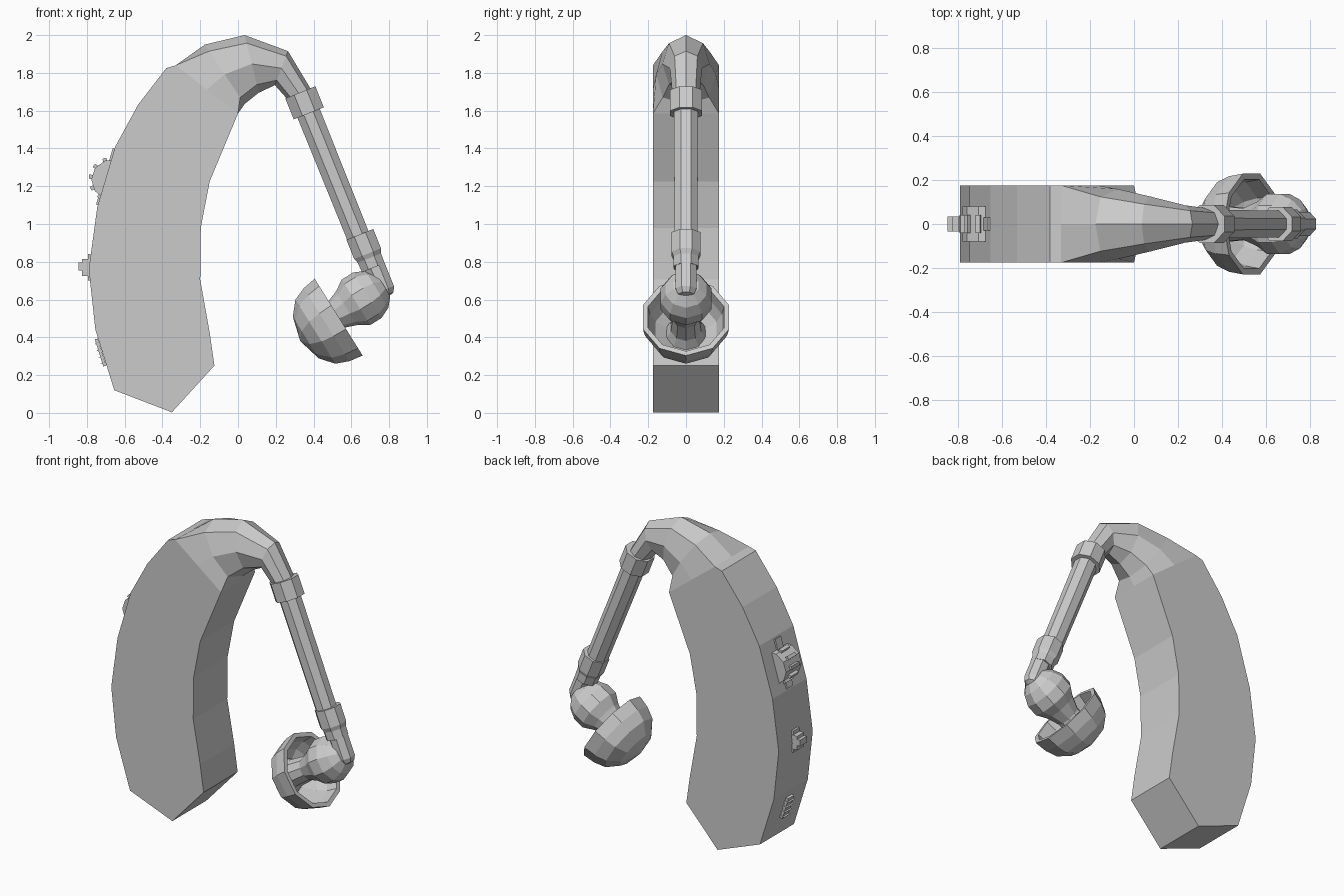
import bpy, bmesh, math
from mathutils import Vector

if "Cube" in bpy.data.objects:
    bpy.data.objects.remove(bpy.data.objects["Cube"])


def make(name, rings):
    """Skin a list of closed rings of points, capping both ends."""
    bm = bmesh.new()
    loops = [[bm.verts.new(p) for p in ring] for ring in rings]
    n = len(loops[0])
    for a, b in zip(loops, loops[1:]):
        for i in range(n):
            j = (i + 1) % n
            bm.faces.new((a[i], a[j], b[j], b[i]))
    bm.faces.new(loops[0])
    bm.faces.new(loops[-1])
    bmesh.ops.remove_doubles(bm, verts=bm.verts, dist=0.0004)
    bmesh.ops.recalc_face_normals(bm, faces=bm.faces)
    me = bpy.data.meshes.new(name)
    bm.to_mesh(me)
    bm.free()
    ob = bpy.data.objects.new(name, me)
    bpy.context.collection.objects.link(ob)
    return ob


def prism(name, pts, half):
    """Extrude an x-z outline across y."""
    return make(name, [[(x, y, z) for x, z in pts] for y in (-half, half)])


def lathe(name, origin, axis, profile, sides=8, phase=0.5):
    """Revolve (distance, radius) pairs around an axis lying in the x-z plane."""
    o = Vector((origin[0], 0, origin[1]))
    d = Vector((axis[0], 0, axis[1])).normalized()
    u, v = Vector((-d.z, 0, d.x)), Vector((0, 1, 0))
    rings = []
    for t, r in profile:
        r = max(r, 0.0001)
        angs = [2 * math.pi * (i + phase) / sides for i in range(sides)]
        rings.append([o + d * t + (u * math.cos(a) + v * math.sin(a)) * r for a in angs])
    return make(name, rings)


def block(name, centre, direction, length, depth, half):
    """Box lying along a direction in the x-z plane."""
    c, d = Vector(centre), Vector(direction).normalized()
    n = Vector((-d.y, d.x))
    pts = [c + d * length * a + n * depth * b for a, b in ((-.5, -.5), (.5, -.5), (.5, .5), (-.5, .5))]
    return prism(name, pts, half)


# Curved main case
prism("case", [(-.35, .003), (-.655, .12), (-.755, .44), (-.79, .76), (-.745, 1.09),
               (-.65, 1.41), (-.53, 1.63), (-.38, 1.825), (-.33, 1.84), (0, 1.585),
               (-.15, 1.225), (-.197, .98), (-.2, .705), (-.15, .425), (-.125, .25)], .175)

# Ear hook: rectangular at the case, rounding to an octagon (outer, inner, half width, corner factor)
sections = [((-.33, 1.84), (0, 1.585), .175, 1.0),
            ((-.175, 1.95), (.035, 1.635), .158, .78),
            ((.035, 2.0), (.11, 1.695), .125, .72),
            ((.265, 1.915), (.195, 1.735), .085, .71),
            ((.40, 1.69), (.28, 1.64), .07, .71)]
rings = []
for outer, inner, w, k in sections:
    o, i = Vector(outer), Vector(inner)
    c, h = (o + i) / 2, (o - i) / 2
    ring = []
    for a, b in ((1, 0), (k, k), (0, 1), (-k, k), (-1, 0), (-k, -k), (0, -1), (k, -k)):
        p = c + h * a
        ring.append((p.x, w * b, p.y))
    rings.append(ring)
make("ear_hook", rings)

# Tube with its two collars and rounded elbow
AXIS = (.374, -.928)
lathe("upper_collar", (.33, 1.697), AXIS, [(0, .093), (.12, .093)])
lathe("tube", (.36, 1.62), AXIS, [(0, .069), (.74, .066)])
lathe("lower_collar", (.645, .945), AXIS, [(0, .083), (.11, .083), (.135, .072), (.19, .07)])
lathe("elbow", (.69, .86), AXIS, [(0, .06), (.225, .06), (.255, .045), (.27, 0)])

# Speaker bulb with its stem reaching into the dome
CAP_AXIS = (.85, .53)
lathe("speaker_bulb", (.523, .522), CAP_AXIS,
      [(-.19, .115), (-.13, .085), (-.02, .075), (.06, .105), (.12, .142), (.19, .142),
       (.25, .115), (.29, .07), (.305, 0)], 10, 0)

# Hollow ear dome
lathe("ear_dome", (.533, .507), CAP_AXIS,
      [(-.24, 0), (-.205, .13), (-.145, .2), (-.075, .228), (0, .24),
       (0, .212), (-.07, .2), (-.13, .17), (-.18, .1), (-.2, 0)], 10, 0)

# Volume wheel in a slot on the back
wheel = Vector((-.672, 1.235))
prism("volume_wheel", [wheel + Vector((math.cos(a), math.sin(a))) * .105
                       for a in [2 * math.pi * i / 10 for i in range(10)]], .08)
for i in range(5):
    a = math.radians(108 + 32 * i)
    d = Vector((math.cos(a), math.sin(a)))
    block("wheel_grip", wheel + d * .103, d, .03, .022, .04)
block("wheel_slot", (-.70, 1.25), (.095, .32), .31, .015, .03)

# Push button
block("button_plate", (-.788, .77), (0, 1), .14, .014, .03)
block("button_base", (-.80, .77), (0, 1), .09, .05, .035)
block("button_cap", (-.815, .775), (0, 1), .04, .06, .035)

# Grip ribs near the bottom
block("rib_plate", (-.728, .32), (-.1, .32), .15, .016, .03)
for z in (.26, .295, .33, .365):
    x = -.655 - .1 * (z - .12) / .32
    prism("grip_rib", [(x + .02, z - .012), (x - .03, z), (x + .02, z + .014)], .035)
